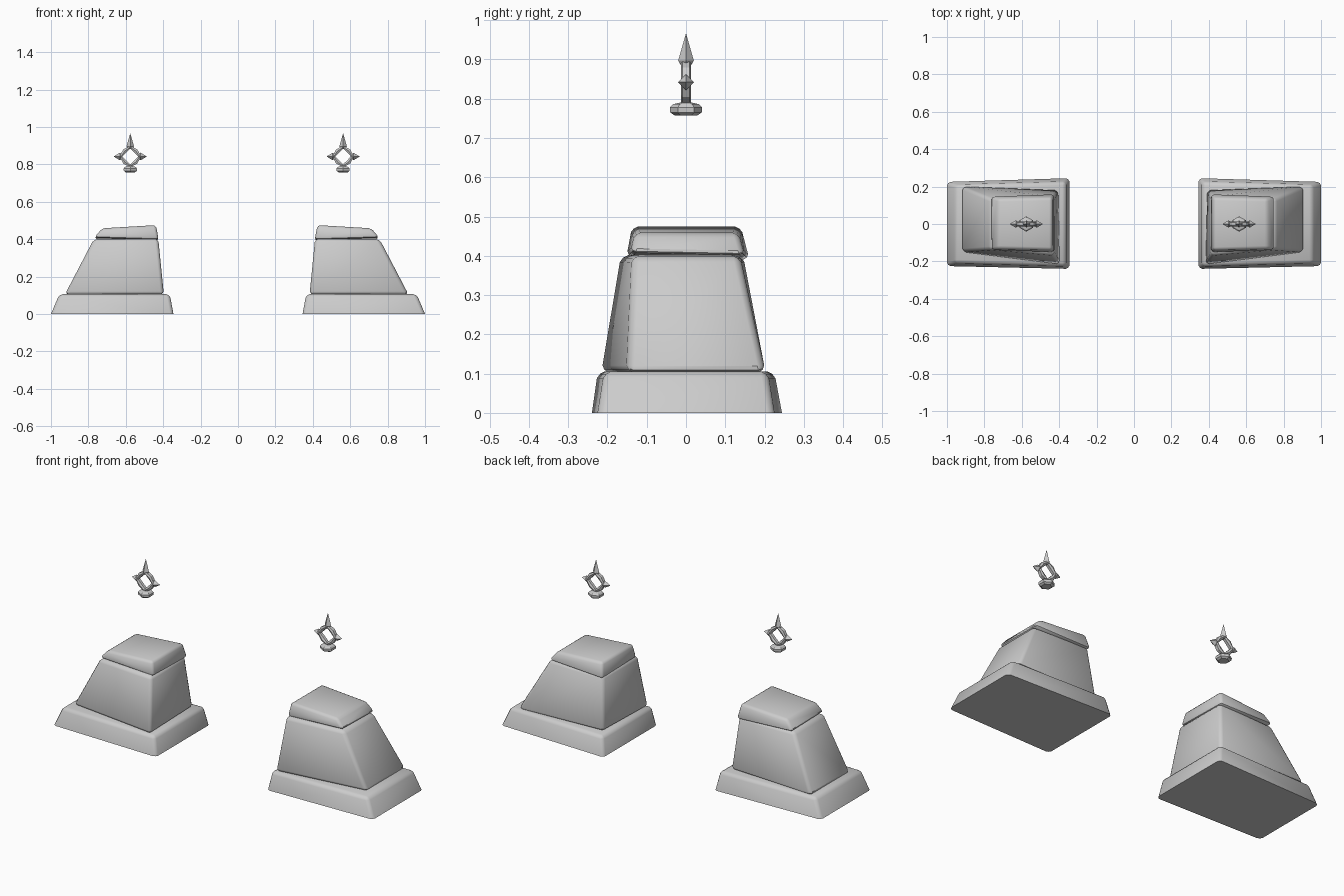
import bpy, bmesh
from math import pi, sin, cos
from mathutils import Matrix, Vector

cube = bpy.data.objects.get("Cube")
if cube:
    bpy.data.objects.remove(cube, do_unlink=True)

stone = bpy.data.materials.new("grey_stone")
stone.use_nodes = True
GREY = (0.6, 0.6, 0.6, 1)
stone.diffuse_color = GREY
stone.node_tree.nodes["Principled BSDF"].inputs["Base Color"].default_value = GREY


def finish(bm, name, smooth):
    bmesh.ops.recalc_face_normals(bm, faces=bm.faces)
    mesh = bpy.data.meshes.new(name)
    bm.to_mesh(mesh)
    bm.free()
    mesh.materials.append(stone)
    ob = bpy.data.objects.new(name, mesh)
    bpy.context.collection.objects.link(ob)
    if smooth:
        bpy.ops.object.select_all(action='DESELECT')
        ob.select_set(True)
        bpy.context.view_layer.objects.active = ob
        bpy.ops.object.shade_smooth_by_angle(angle=0.6)


def block(name, bottom, top, bevel, side, shift, flat_base=False):
    """Skewed, bevelled block; corners run inner front, outer front, outer back, inner back."""
    bm = bmesh.new()
    lo, hi = [[bm.verts.new((side * x + shift, y, z)) for x, y, z in ring]
              for ring in (bottom, top)]
    bm.faces.new(lo)
    bm.faces.new(hi)
    for i in range(4):
        j = (i + 1) % 4
        bm.faces.new((lo[i], lo[j], hi[j], hi[i]))
    edges = [e for e in bm.edges
             if not (flat_base and all(v in lo for v in e.verts))]
    bmesh.ops.bevel(bm, geom=edges, offset=bevel, segments=2, profile=0.4,
                    affect='EDGES', clamp_overlap=True)
    finish(bm, name, True)


def lathe(bm, profile, sides, matrix, turn=0.0):
    """Turned solid from (radius, height) pairs, capped at both ends."""
    rings = [[bm.verts.new(matrix @ Vector((r * cos(a), r * sin(a), h)))
              for a in (turn + 2 * pi * k / sides for k in range(sides))]
             for r, h in profile]
    for a, b in zip(rings, rings[1:]):
        for i in range(sides):
            j = (i + 1) % sides
            bm.faces.new((a[i], a[j], b[j], b[i]))
    bm.faces.new(rings[0])
    bm.faces.new(rings[-1])


def finial(name, x):
    bm = bmesh.new()
    # six-sided foot
    lathe(bm, [(0.028, 0.757), (0.04, 0.765), (0.041, 0.778), (0.033, 0.786),
               (0.016, 0.79)], 6, Matrix.Translation((x, 0, 0)), pi / 2)
    # open diamond frame
    centre = Vector((x, 0, 0.842))
    loops = []
    for k in range(8):
        inner, outer = (0.03, 0.053) if k % 2 else (0.042, 0.058)
        out = Vector((cos(k * pi / 4), 0, sin(k * pi / 4)))
        section = ((inner, -0.008), ((inner + outer) / 2, -0.013), (outer, -0.009),
                   (outer, 0.009), ((inner + outer) / 2, 0.013), (inner, 0.008))
        loops.append([bm.verts.new(centre + out * r + Vector((0, y, 0)))
                      for r, y in section])
    for k in range(8):
        a, b = loops[k], loops[(k + 1) % 8]
        for i in range(6):
            j = (i + 1) % 6
            bm.faces.new((a[i], a[j], b[j], b[i]))
    # tall top spike and two short side spikes
    at = Matrix.Translation(centre)
    lathe(bm, [(0.011, 0.04), (0.02, 0.055), (0.0005, 0.123)], 4, at)
    for turn in (pi / 2, -pi / 2):
        lathe(bm, [(0.011, 0.045), (0.02, 0.056), (0.0005, 0.088)], 4,
              at @ Matrix.Rotation(turn, 4, 'Y'))
    finish(bm, name, False)


for label, side, shift in (("left", 1, 0.0), ("right", -1, -0.014)):
    # wide plinth
    block(label + "_plinth",
          [(0.345, -0.24, 0), (1.0, -0.225, 0), (1.0, 0.225, 0), (0.345, 0.245, 0)],
          [(0.365, -0.225, 0.106), (0.955, -0.208, 0.106),
           (0.955, 0.208, 0.106), (0.365, 0.225, 0.106)],
          0.018, side, 0, True)
    # tapered, slightly twisted shaft
    block(label + "_shaft",
          [(0.382, -0.218, 0.103), (0.912, -0.15, 0.103),
           (0.912, 0.204, 0.103), (0.39, 0.182, 0.107)],
          [(0.412, -0.167, 0.402), (0.757, -0.137, 0.4),
           (0.757, 0.137, 0.4), (0.415, 0.147, 0.402)],
          0.018, side, shift)
    # tilted capstone
    block(label + "_capstone",
          [(0.41, -0.152, 0.397), (0.755, -0.142, 0.408),
           (0.755, 0.15, 0.402), (0.41, 0.162, 0.39)],
          [(0.425, -0.138, 0.475), (0.712, -0.13, 0.458),
           (0.712, 0.133, 0.458), (0.425, 0.14, 0.475)],
          0.014, side, shift)
    # floating finial
    finial(label + "_finial", side * 0.562 + shift)
